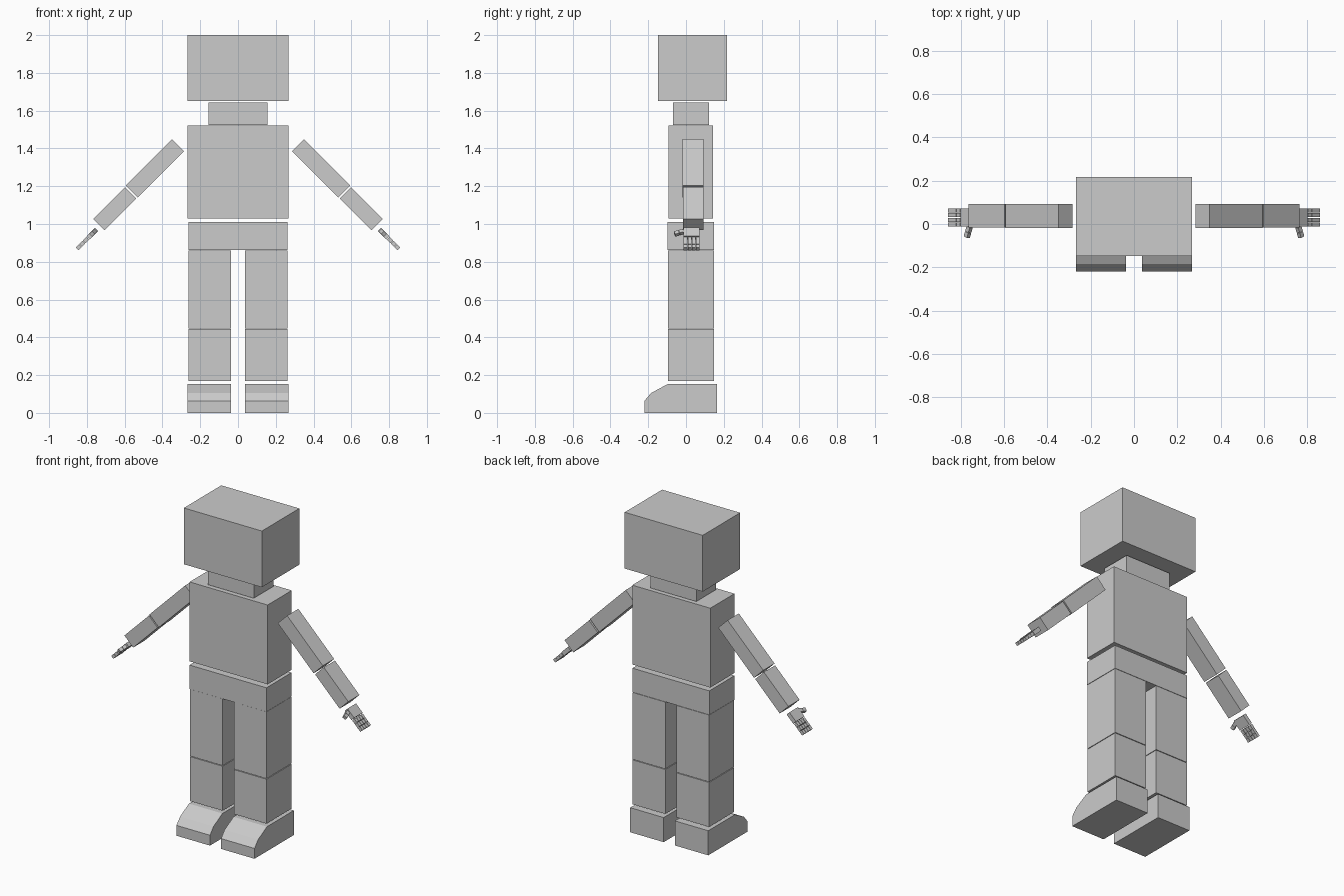
import bpy, bmesh, math
from mathutils import Matrix, Vector

if "Cube" in bpy.data.objects:
    bpy.data.objects.remove(bpy.data.objects["Cube"])


def prism(name, profile, x0, x1, matrix=Matrix()):
    """Extrude a (y, z) profile from x0 to x1, then place it with a matrix."""
    bm = bmesh.new()
    face = bm.faces.new([bm.verts.new((x0, y, z)) for y, z in profile])
    ext = bmesh.ops.extrude_face_region(bm, geom=[face])
    moved = [v for v in ext["geom"] if isinstance(v, bmesh.types.BMVert)]
    bmesh.ops.translate(bm, verts=moved, vec=(x1 - x0, 0, 0))
    bm.transform(matrix)
    bmesh.ops.recalc_face_normals(bm, faces=bm.faces)
    mesh = bpy.data.meshes.new(name)
    bm.to_mesh(mesh)
    bm.free()
    obj = bpy.data.objects.new(name, mesh)
    bpy.context.collection.objects.link(obj)
    return obj


def box(name, x, y, z, matrix=Matrix()):
    return prism(name, [(y[0], z[0]), (y[1], z[0]), (y[1], z[1]), (y[0], z[1])],
                 x[0], x[1], matrix)


def mirror(obj):
    """Symmetric copy across x = 0."""
    mod = obj.modifiers.new("mirror", "MIRROR")
    mod.use_axis[0] = True
    return obj


# Central body
box("head", (-0.267, 0.267), (-0.148, 0.218), (1.652, 2.0))
box("neck", (-0.157, 0.157), (-0.07, 0.123), (1.525, 1.643))
box("torso", (-0.267, 0.267), (-0.092, 0.144), (1.03, 1.521))
box("pelvis", (-0.263, 0.263), (-0.098, 0.148), (0.862, 1.01))

# Legs and feet
mirror(box("thighs", (0.038, 0.262), (-0.095, 0.148), (0.447, 0.86)))
mirror(box("shins", (0.038, 0.262), (-0.095, 0.148), (0.168, 0.443)))
foot = [(-0.22, 0), (0.164, 0), (0.164, 0.152), (-0.098, 0.152),
        (-0.185, 0.105), (-0.22, 0.064)]
mirror(prism("feet", foot, 0.038, 0.267))

# Arms: local x runs down the arm, starting at the shoulder
arm = Matrix.Translation((0.317, 0, 1.417)) @ Matrix.Rotation(math.radians(45), 4, "Y")
mirror(box("upper_arms", (0, 0.346), (-0.018, 0.092), (-0.045, 0.045), arm))
mirror(box("forearms", (0.356, 0.593), (-0.016, 0.093), (-0.042, 0.042), arm))

# Hands: palm, four three-jointed fingers, two-jointed thumb
hand = arm @ Matrix.Translation((0.62, 0, -0.01))
mirror(box("palms", (0, 0.064), (-0.012, 0.072), (-0.013, 0.013), hand))
for f in range(4):
    y = -0.012 + f * 0.0217
    for s in range(3):
        t = 0.068 + s * 0.027
        mirror(box(f"finger_{f + 1}_joint_{s + 1}", (t, t + 0.025),
                   (y, y + 0.019), (-0.01, 0.01), hand))
thumb = hand @ Matrix.Translation((0.016, -0.014, 0)) @ Matrix.Rotation(math.radians(-68), 4, "Z")
for s in range(2):
    t = s * 0.026
    mirror(box(f"thumb_joint_{s + 1}", (t, t + 0.024), (-0.011, 0.011),
               (-0.01, 0.01), thumb))
